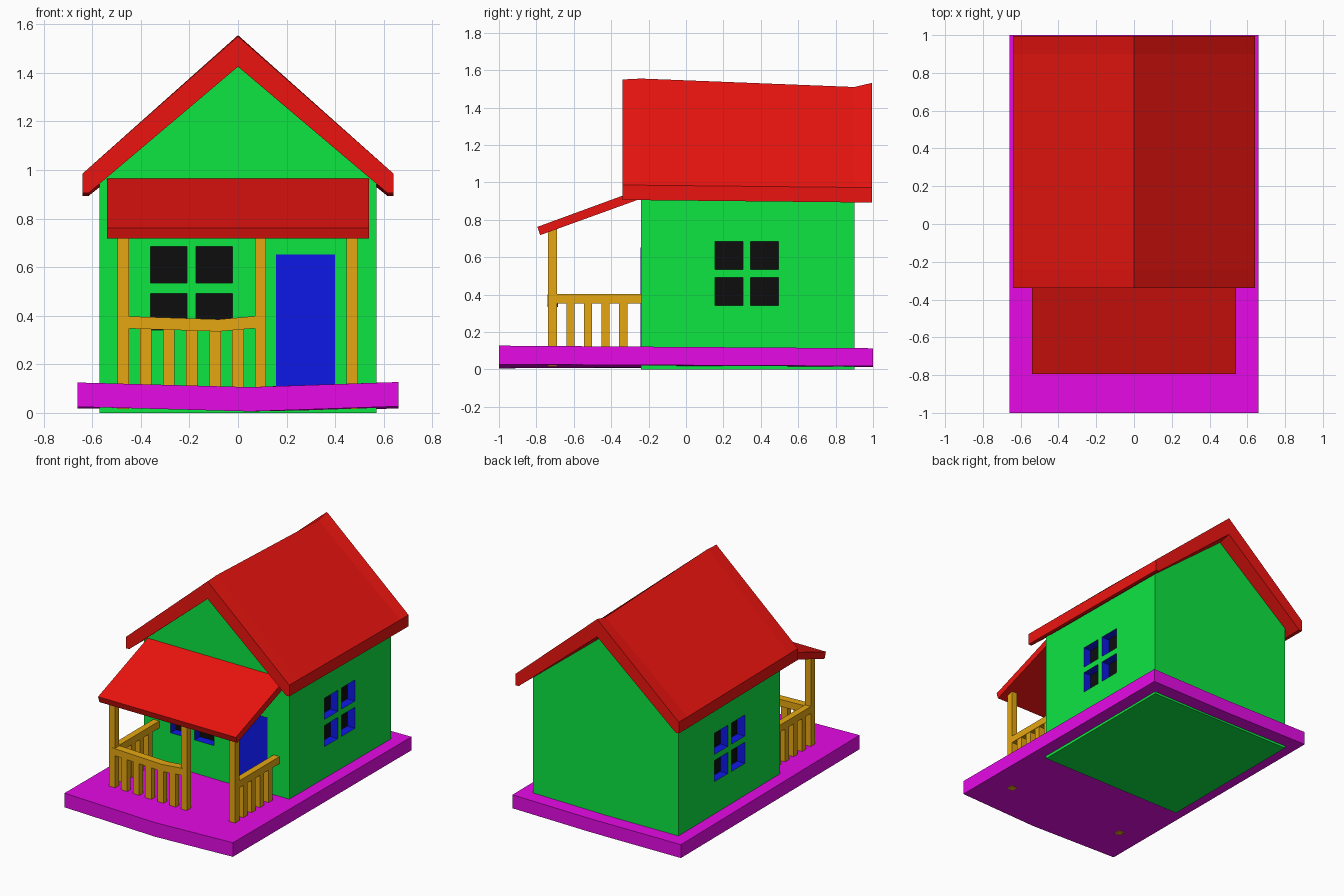
import bpy, bmesh
from mathutils import Vector

if "Cube" in bpy.data.objects:
    bpy.data.objects.remove(bpy.data.objects["Cube"])


def material(name, rgb):
    m = bpy.data.materials.new(name)
    m.diffuse_color = (*rgb, 1)
    m.use_nodes = True
    m.node_tree.nodes["Principled BSDF"].inputs["Base Color"].default_value = m.diffuse_color
    return m


MAGENTA = material("magenta", (0.79, 0.003, 0.79))
GREEN = material("green", (0.004, 0.79, 0.055))
RED = material("red", (0.84, 0.007, 0.005))
BLUE = material("blue", (0.004, 0.009, 0.79))
OCHRE = material("ochre", (0.79, 0.39, 0.006))
BLACK = material("black", (0.004, 0.004, 0.004))


def finish(name, bm, *mats):
    bmesh.ops.recalc_face_normals(bm, faces=bm.faces)
    mesh = bpy.data.meshes.new(name)
    bm.to_mesh(mesh)
    bm.free()
    for m in mats:
        mesh.materials.append(m)
    ob = bpy.data.objects.new(name, mesh)
    bpy.context.collection.objects.link(ob)
    return ob


def loft(name, sections, mat):
    """Join equal closed cross-sections and cap both ends."""
    bm = bmesh.new()
    rings = [[bm.verts.new(p) for p in s] for s in sections]
    for a, b in zip(rings, rings[1:]):
        for i in range(len(a)):
            j = (i + 1) % len(a)
            bm.faces.new((a[i], a[j], b[j], b[i]))
    bm.faces.new(rings[0])
    bm.faces.new(rings[-1])
    return finish(name, bm, mat)


def add_box(bm, lo, hi):
    lo, hi = Vector(lo), Vector(hi)
    verts = bmesh.ops.create_cube(bm, size=1)["verts"]
    bmesh.ops.scale(bm, vec=hi - lo, verts=verts)
    bmesh.ops.translate(bm, vec=(lo + hi) / 2, verts=verts)
    return {f for v in verts for f in v.link_faces}


def box(name, lo, hi, mat):
    bm = bmesh.new()
    add_box(bm, lo, hi)
    return finish(name, bm, mat)


# Base slab, sagging a little at the middle of the front edge
loft("base_slab", [[(x, -1, zf), (x, 1, zb), (x, 1, zb + 0.095), (x, -1, zf + 0.1)]
                   for x, zf, zb in ((-0.66, 0.025, 0.018), (0.05, 0.006, 0.012),
                                     (0.66, 0.027, 0.018))], MAGENTA)

# House body with gables front and back
gable = [(-0.57, 0), (0.57, 0), (0.57, 0.95), (0, 1.43), (-0.57, 0.95)]
house = loft("house_walls", [[(x, y, z) for x, z in gable] for y in (-0.24, 0.9)], GREEN)
house.data.materials.append(BLUE)
house.data.materials.append(BLACK)

# Window recesses: blue reveals, black back panes
DEPTH, OUT = 0.06, 0.05
bm = bmesh.new()


def recess(lo, hi, inward):
    for f in add_box(bm, lo, hi):
        f.normal_update()
        f.material_index = 1 if f.normal.dot(Vector(inward)) > 0.9 else 0


for z in (0.342, 0.535):
    for x in (-0.36, -0.172):
        recess((x, -0.24 - OUT, z), (x + 0.15, -0.24 + DEPTH, z + 0.15), (0, 1, 0))
    for y in (0.155, 0.345):
        recess((0.57 - DEPTH, y, z), (0.57 + OUT, y + 0.15, z + 0.15), (-1, 0, 0))
        recess((-0.57 - OUT, y, z), (-0.57 + DEPTH, y + 0.15, z + 0.15), (1, 0, 0))
cutter = finish("window_cutter", bm, BLUE, BLACK)
cutter.hide_render = True
mod = house.modifiers.new("windows", "BOOLEAN")
mod.object = cutter
mod.operation = "DIFFERENCE"
mod.solver = "EXACT"
mod.material_mode = "TRANSFER"
deps = bpy.context.evaluated_depsgraph_get()
cut_mesh = bpy.data.meshes.new_from_object(house.evaluated_get(deps))
house.modifiers.clear()
house.data = cut_mesh
bpy.data.objects.remove(cutter)

# Door
box("door", (0.157, -0.242, 0.105), (0.4, -0.2, 0.652), BLUE)

# Main roof: chevron profile with a slightly uneven ridge
sections = []
for y, ridge, eave in ((-0.34, 1.55, 0), (-0.24, 1.555, 0), (0.9, 1.51, -0.012), (0.995, 1.532, -0.012)):
    sections.append([(0, y, ridge), (0.64, y, 0.985 + eave), (0.64, y, 0.905 + eave),
                     (0.615, y, 0.905 + eave), (0, y, ridge - 0.125),
                     (-0.615, y, 0.905 + eave), (-0.64, y, 0.905 + eave), (-0.64, y, 0.985 + eave)])
loft("main_roof", sections, RED)

# Porch roof
porch = [(-0.795, 0.762), (-0.235, 0.967), (-0.235, 0.915), (-0.78, 0.718)]
loft("porch_roof", [[(x, y, z) for y, z in porch] for x in (-0.54, 0.54)], RED)

# Porch posts
for name, x in (("left", -0.472), ("middle", 0.092), ("right", 0.47)):
    box(f"{name}_post", (x - 0.023, -0.737, 0.016), (x + 0.023, -0.69, 0.75), OCHRE)

# Front handrail, sagging slightly, with its balusters
loft("front_rail", [[(x, -0.74, z), (x, -0.685, z), (x, -0.685, z + 0.05), (x, -0.74, z + 0.05)]
                    for x, z in ((-0.47, 0.348), (-0.08, 0.335), (0.09, 0.35))], OCHRE)
for i in range(5):
    x = -0.38 + 0.095 * i
    box(f"front_baluster_{i + 1}", (x - 0.024, -0.733, 0.1), (x + 0.024, -0.693, 0.345), OCHRE)

# Side handrails and balusters
for name, x in (("left", -0.472), ("right", 0.47)):
    box(f"{name}_rail", (x - 0.023, -0.71, 0.352), (x + 0.023, -0.235, 0.402), OCHRE)
    for i in range(4):
        y = -0.618 + 0.094 * i
        box(f"{name}_baluster_{i + 1}", (x - 0.02, y - 0.022, 0.1), (x + 0.02, y + 0.022, 0.36), OCHRE)
